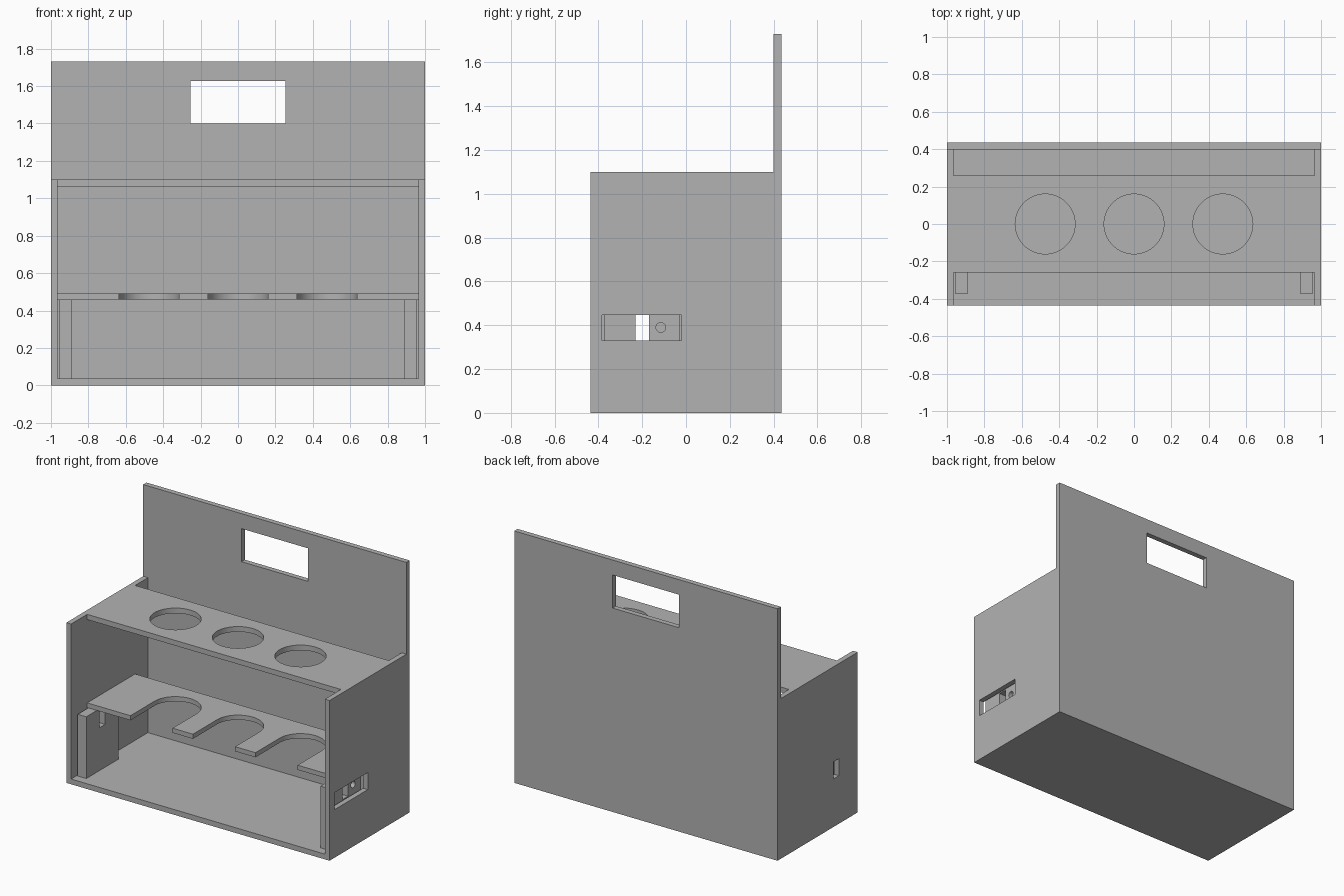
import bpy
import math

if "Cube" in bpy.data.objects:
    bpy.data.objects.remove(bpy.data.objects["Cube"], do_unlink=True)

T = 0.036                  # board thickness
D = 0.435                  # half depth
SIDE_H, BACK_H = 1.1, 1.73
SHELF_D = 0.26             # half depth of the shelves
INNER = 1 - T

grey = bpy.data.materials.new("board_grey")
grey.use_nodes = True
grey.diffuse_color = (0.448, 0.448, 0.448, 1)
grey.node_tree.nodes["Principled BSDF"].inputs["Base Color"].default_value = grey.diffuse_color


def box(name, x, y, z):
    """Box from (min, max) pairs."""
    spans = (x, y, z)
    bpy.ops.mesh.primitive_cube_add(size=1, location=[(a + b) / 2 for a, b in spans])
    ob = bpy.context.object
    ob.name = name
    ob.scale = [b - a for a, b in spans]
    bpy.ops.object.transform_apply(location=True, rotation=True, scale=True)
    ob.data.materials.append(grey)
    return ob


def drill(radius, location, rotation=(0, 0, 0)):
    bpy.ops.mesh.primitive_cylinder_add(vertices=64, radius=radius, depth=0.2,
                                        location=location, rotation=rotation)
    cutter = bpy.context.object
    cutter.data.materials.append(grey)
    return cutter


def cut(target, cutter):
    cutter.hide_render = True
    mod = target.modifiers.new("cut", 'BOOLEAN')
    mod.operation = 'DIFFERENCE'
    mod.solver = 'EXACT'
    mod.object = cutter
    bpy.ops.object.select_all(action='DESELECT')
    target.select_set(True)
    bpy.context.view_layer.objects.active = target
    bpy.ops.object.modifier_apply(modifier=mod.name)
    bpy.data.objects.remove(cutter, do_unlink=True)


def smooth(ob):
    bpy.ops.object.select_all(action='DESELECT')
    ob.select_set(True)
    bpy.context.view_layer.objects.active = ob
    bpy.ops.object.shade_smooth_by_angle(angle=math.radians(30))


# Case: floor, back with handle opening, two sides
box("floor", (-INNER, INNER), (-D, D - T), (0, T))
back = box("back_panel", (-1, 1), (D - T, D), (0, BACK_H))
cut(back, box("handle_cutter", (-0.253, 0.253), (0.3, 0.5), (1.4, 1.627)))
left = box("left_side", (INNER, 1), (-D, D - T), (0, SIDE_H))
right = box("right_side", (-1, -INNER), (-D, D - T), (0, SIDE_H))

# Wide opening on one side, narrow slot on the other
SLOT_Y, SLOT_Z = (-0.23, -0.17), (0.33, 0.447)
cut(left, box("window_cutter", (0.9, 1.1), (-0.383, -0.02), SLOT_Z))
cut(right, box("slot_cutter", (-1.1, -0.9), SLOT_Y, SLOT_Z))

# Shelves: round holes above, slots open to the front below
HOLE_X, HOLE_R = (-0.475, 0, 0.475), 0.16
LOW = (0.46, 0.492)
top_shelf = box("top_shelf", (-INNER, INNER), (-SHELF_D, SHELF_D), (SIDE_H - T, SIDE_H))
low_shelf = box("lower_shelf", (-INNER, INNER), (-SHELF_D, SHELF_D), LOW)
for x in HOLE_X:
    cut(top_shelf, drill(HOLE_R, (x, 0, SIDE_H)))
    cut(low_shelf, drill(HOLE_R, (x, 0, LOW[0])))
    cut(low_shelf, box("mouth_cutter", (x - HOLE_R, x + HOLE_R), (-0.4, 0), (0.4, 0.6)))
smooth(top_shelf)
smooth(low_shelf)

# Slotted blocks standing inside each side
for name, s in (("left_block", 1), ("right_block", -1)):
    block = box(name, sorted((s * 0.89, s * 0.955)), (-0.375, -0.028), (T, LOW[0]))
    cut(block, box("slot_cutter", sorted((s * 0.8, s * 1.0)), SLOT_Y, SLOT_Z))
    if s > 0:
        cut(block, drill(0.022, (0.92, -0.115, 0.39), (0, math.pi / 2, 0)))
    smooth(block)
